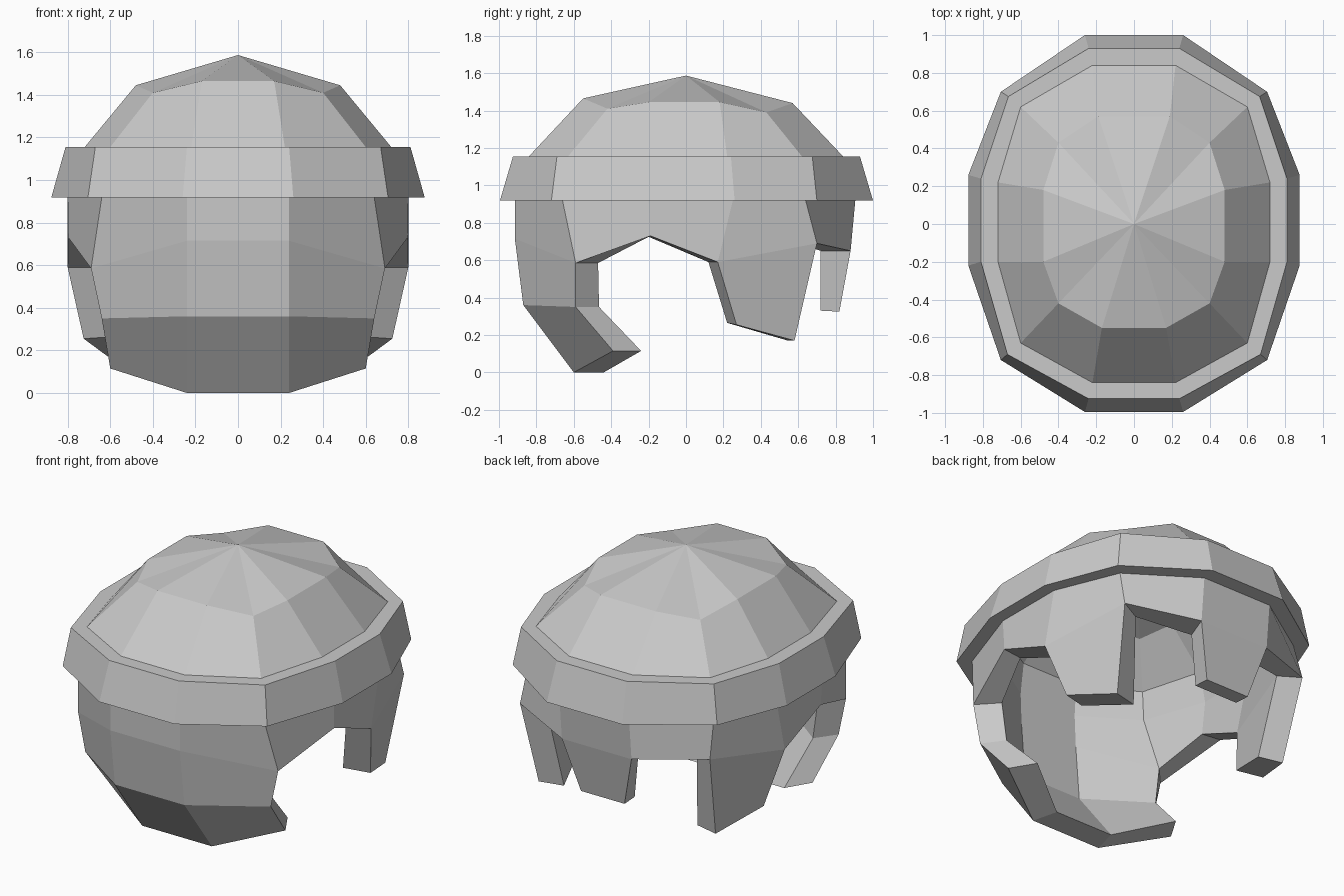
import bpy
import bmesh

cube = bpy.data.objects.get("Cube")
if cube:
    bpy.data.objects.remove(cube, do_unlink=True)

# Single flat colour
grey = bpy.data.materials.new("light_grey")
grey.use_nodes = True
colour = (0.59, 0.59, 0.59, 1.0)
grey.diffuse_color = colour
grey.node_tree.nodes["Principled BSDF"].inputs["Base Color"].default_value = colour


def mirrored_ring(half):
    """Six points from front to back on +x, continued round the -x side."""
    return half + [p and (-p[0], p[1], p[2]) for p in reversed(half)]


def shrunk(half, factor, drop):
    """The same row moved inwards and down."""
    return [(x * factor, y * factor, z - drop) for x, y, z in half]


# Dome rows, each listed from front to back on the +x side
crown = [(.17, -.55, 1.465), (.40, -.42, 1.41), (.48, -.2, 1.445),
         (.48, .18, 1.445), (.40, .43, 1.39), (.19, .57, 1.44)]
dome_base = [(.22, -.84, 1.155), (.6, -.63, 1.155), (.72, -.2, 1.155),
             (.72, .22, 1.155), (.6, .62, 1.155), (.22, .84, 1.155)]

# Flared band rows
band_top = [(.24, -.925, 1.155), (.67, -.69, 1.155), (.81, -.2, 1.155),
            (.81, .24, 1.155), (.665, .675, 1.155), (.24, .93, 1.155)]
band_bottom = [(.26, -.995, .918), (.705, -.72, .918), (.877, -.22, .918),
               (.877, .26, .918), (.705, .7, .918), (.26, 1, .918)]

# Wall rows below the band
brow = [(.24, -.915, .918), (.64, -.66, .918), (.8, -.2, .918),
        (.8, .25, .918), (.64, .64, .918), (.24, .905, .918)]
rim = [(.24, -.915, .715), (.69, -.59, .585), (.797, -.19, .73),
       (.8, .17, .59), (.655, .7, .69), (.24, .88, .65)]
flaps = [(.24, -.87, .36), (.64, -.59, .35), None,
         (.725, .27, .255), (.61, .58, .17), (.15, .82, .325)]
chin = [(.24, -.6, 0), (.6, -.39, .115)] + [None] * 4
outer_rows = [crown, dome_base, band_top, band_bottom, brow, rim, flaps, chin]

# Inner rows
inner_rim = [(.2, -.75, .71), (.58, -.47, .585), (.67, -.2, .725),
             (.66, .12, .59), (.52, .635, .68), (.18, .72, .65)]
inner_flaps = [(.2, -.72, .36), (.55, -.465, .35), None,
               (.57, .22, .265), (.46, .545, .17), (.15, .72, .33)]
inner_chin = [(.2, -.44, 0), (.51, -.24, .115)] + [None] * 4
inner_rows = [shrunk(crown, .9, .1), shrunk(dome_base, .88, .05),
              shrunk(brow, .83, 0), inner_rim, inner_flaps, inner_chin]

# Columns that hang below the rim: jaw, side flaps and nape strip
HANGING = {0, 3, 5, 7, 10, 11}
JAW = {0, 10, 11}


def build_skin(bm, rows, apex_z):
    """Add one skin of the shell and return its vertices by row and column."""
    apex = bm.verts.new((0, 0, apex_z))
    grid = [[p and bm.verts.new(p) for p in mirrored_ring(row)] for row in rows]
    columns = [set(range(12))] * (len(rows) - 3) + [HANGING, JAW]
    for i in range(12):
        j = (i + 1) % 12
        bm.faces.new((apex, grid[0][i], grid[0][j]))
        for upper, lower, present in zip(grid, grid[1:], columns):
            if i in present:
                bm.faces.new((upper[i], lower[i], lower[j], upper[j]))
    return grid


# Helmet: outer skin with its band, inner skin and the wall ends between them
bm = bmesh.new()
outer = build_skin(bm, outer_rows, 1.587)
open_edges = [tuple(e.verts) for e in bm.edges if e.is_boundary]
inner = build_skin(bm, inner_rows, 1.47)
partner = {a: b for outs, ins in zip(outer[-3:], inner[-3:])
           for a, b in zip(outs, ins) if a}
for a, b in open_edges:
    bm.faces.new((a, b, partner[b], partner[a]))
bmesh.ops.recalc_face_normals(bm, faces=bm.faces)

mesh = bpy.data.meshes.new("helmet_shell")
bm.to_mesh(mesh)
bm.free()
mesh.materials.append(grey)
helmet = bpy.data.objects.new("helmet_shell", mesh)
bpy.context.collection.objects.link(helmet)
